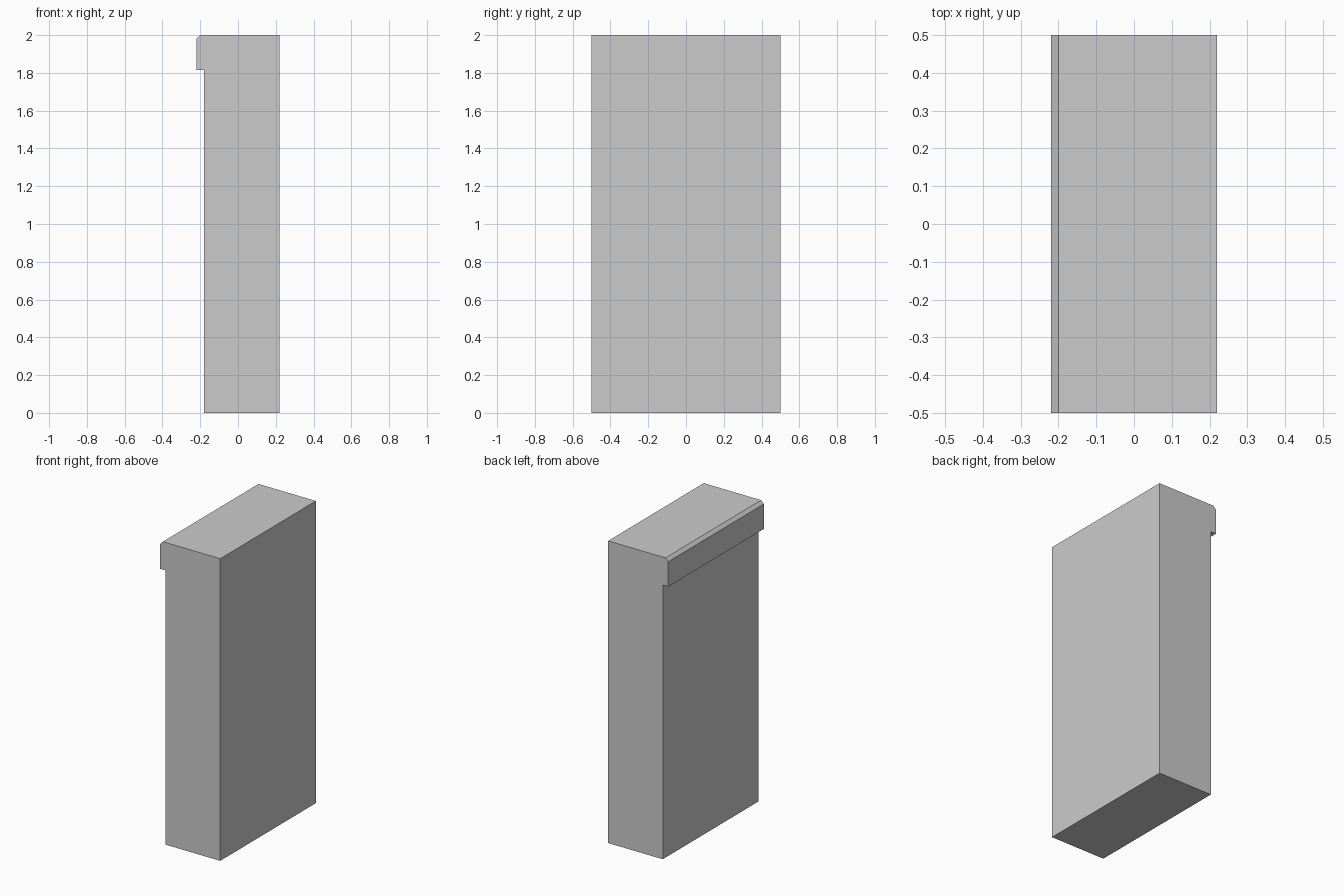
import bpy, bmesh

if "Cube" in bpy.data.objects:
    bpy.data.objects.remove(bpy.data.objects["Cube"])

# Cross-section (x, z): wall slab with a chamfered lip along the top of one side
PROFILE = [(-0.18, 0), (0.22, 0), (0.22, 2), (-0.20, 2),
           (-0.22, 1.98), (-0.22, 1.815), (-0.18, 1.815)]


def extrude_profile(name, profile, y0, y1):
    bm = bmesh.new()
    face = bm.faces.new([bm.verts.new((x, y0, z)) for x, z in profile])
    ext = bmesh.ops.extrude_face_region(bm, geom=[face], use_keep_orig=True)
    verts = [g for g in ext["geom"] if isinstance(g, bmesh.types.BMVert)]
    bmesh.ops.translate(bm, verts=verts, vec=(0, y1 - y0, 0))
    bmesh.ops.recalc_face_normals(bm, faces=bm.faces)
    mesh = bpy.data.meshes.new(name)
    bm.to_mesh(mesh)
    bm.free()
    obj = bpy.data.objects.new(name, mesh)
    bpy.context.collection.objects.link(obj)
    return obj


# Wall segment with lip
extrude_profile("wall_with_lip", PROFILE, -0.5, 0.5)
